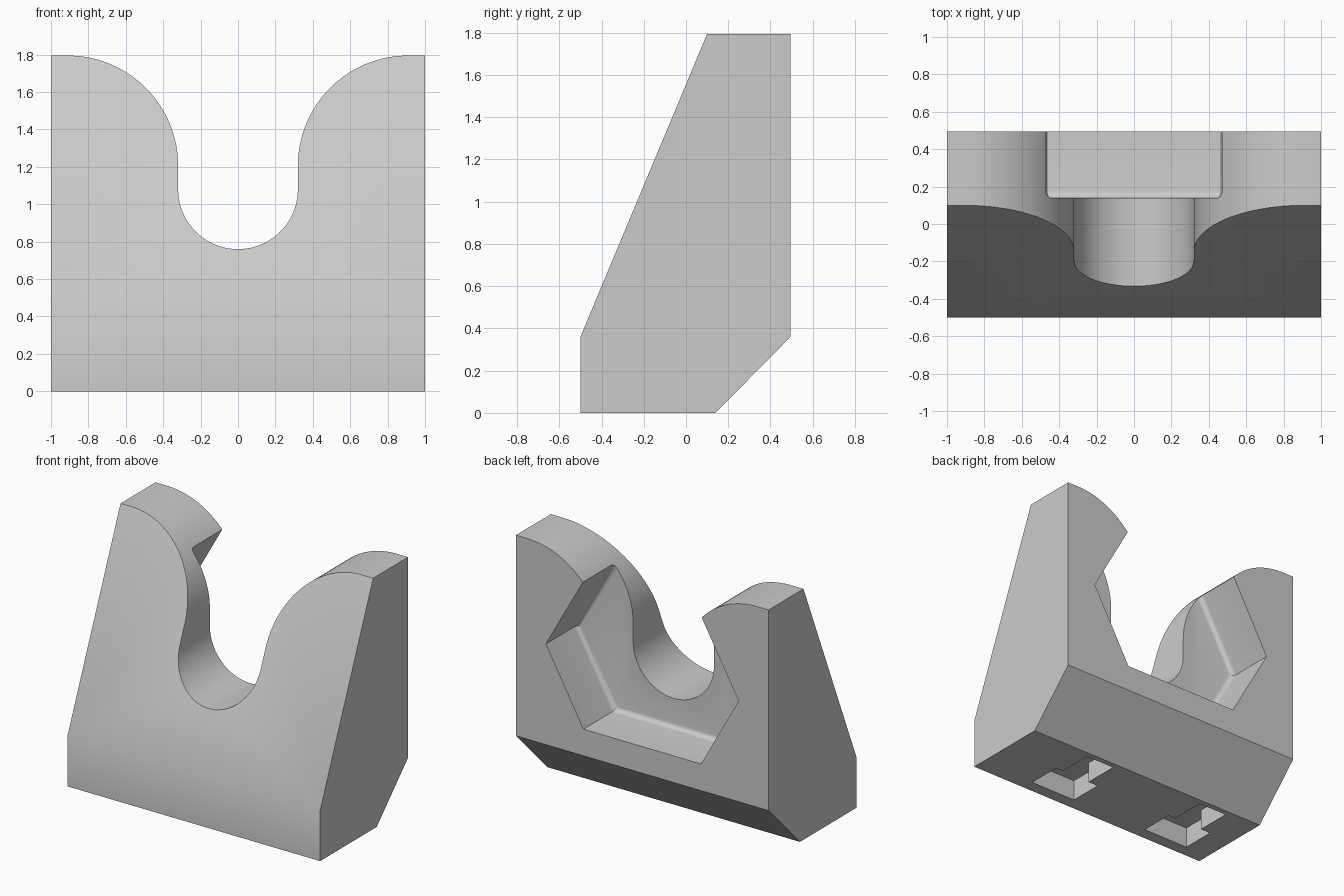
import bpy, bmesh, math
from mathutils import Vector

cube = bpy.data.objects.get("Cube")
if cube:
    bpy.data.objects.remove(cube)

grey = bpy.data.materials.new("light_grey")
grey.use_nodes = True
colour = (0.6, 0.6, 0.6, 1)
grey.diffuse_color = colour
grey.node_tree.nodes["Principled BSDF"].inputs["Base Color"].default_value = colour


def prism(name, points, offset):
    """Extrude a flat outline along an offset into a closed solid."""
    bm = bmesh.new()
    face = bm.faces.new([bm.verts.new(p) for p in points])
    moved = bmesh.ops.extrude_face_region(bm, geom=[face])["geom"]
    verts = [g for g in moved if isinstance(g, bmesh.types.BMVert)]
    bmesh.ops.translate(bm, verts=verts, vec=Vector(offset))
    bmesh.ops.recalc_face_normals(bm, faces=bm.faces)
    mesh = bpy.data.meshes.new(name)
    bm.to_mesh(mesh)
    bm.free()
    mesh.materials.append(grey)
    obj = bpy.data.objects.new(name, mesh)
    bpy.context.collection.objects.link(obj)
    return obj


def arc(cx, cz, r, start, end, steps):
    angles = [math.radians(start + (end - start) * i / steps) for i in range(steps + 1)]
    return [(cx + r * math.cos(a), cz + r * math.sin(a)) for a in angles]


def cut(target, cutter):
    cutter.hide_render = True
    mod = target.modifiers.new("cut_" + cutter.name, "BOOLEAN")
    mod.operation = "DIFFERENCE"
    mod.solver = "EXACT"
    mod.object = cutter
    bpy.context.view_layer.objects.active = target
    bpy.ops.object.modifier_apply(modifier=mod.name)
    bpy.data.objects.remove(cutter)


# Wedge-shaped body with sloped front and chamfered rear underside
side = [(-0.5, 0), (0.14, 0), (0.495, 0.36), (0.495, 1.795), (0.1, 1.795), (-0.5, 0.36)]
body = prism("cradle_body", [(-1, y, z) for y, z in side], (2, 0, 0))

# Flared U-shaped slot, right half mirrored to the left
right = arc(0, 1.08, 0.32, -90, 0, 24) + arc(0.91, 1.205, 0.59, 180, 90, 32)
right += [(1.2, 1.795), (1.2, 2.2)]
outline = right + [(-x, z) for x, z in reversed(right[1:])]
cut(body, prism("slot_cutter", [(x, -1, z) for x, z in outline], (0, 2, 0)))

# Six-sided rear pocket with a rounded floor edge
half = [(0.465, 0.55), (0.763, 1.08), (0.465, 1.61)]
hexagon = half + [(-x, z) for x, z in reversed(half)]
pocket = prism("pocket_cutter", [(x, 0.14, z) for x, z in hexagon], (0, 0.6, 0))
bm = bmesh.new()
bm.from_mesh(pocket.data)
floor_edges = [e for e in bm.edges if all(v.co.y < 0.2 for v in e.verts)]
bmesh.ops.bevel(bm, geom=floor_edges, offset=0.035, segments=5, profile=0.5, affect="EDGES")
bm.to_mesh(pocket.data)
bm.free()
cut(body, pocket)

# Two T-shaped recesses in the underside
for shift in (0, -1):
    tee = [(0.56, -0.41), (0.56, -0.16), (0.5, -0.16), (0.5, 0.1),
           (0.27, 0.1), (0.27, -0.16), (0.19, -0.16), (0.19, -0.41)]
    cut(body, prism("recess_cutter", [(x + shift, y, -0.1) for x, y in tee], (0, 0, 0.25)))

# Smooth the curved walls and keep the edges crisp
bpy.ops.object.select_all(action="DESELECT")
body.select_set(True)
bpy.context.view_layer.objects.active = body
bpy.ops.object.shade_smooth_by_angle(angle=math.radians(25))
